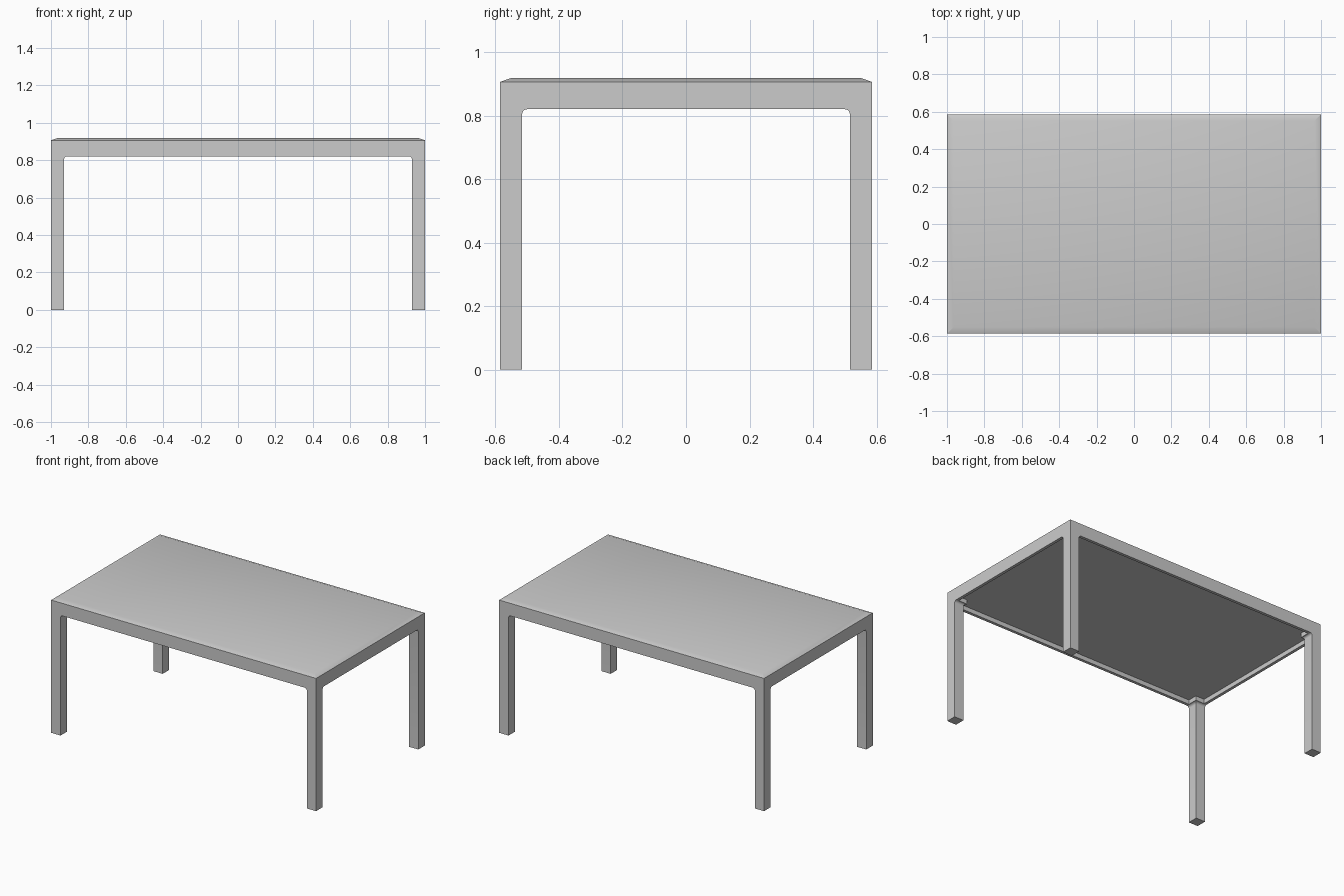
import bpy, bmesh, math

if "Cube" in bpy.data.objects:
    bpy.data.objects.remove(bpy.data.objects["Cube"])

HX, HY = 1.0, 0.586      # half length and half depth
LEG = 0.07               # leg width
RAIL_Z = 0.82            # underside of the rail
FILLET = 0.016           # rounding between leg and rail


def loft(name, rings):
    """Join a series of four-cornered rings into a closed solid."""
    bm = bmesh.new()
    loops = [[bm.verts.new(p) for p in ring] for ring in rings]
    for a, b in zip(loops, loops[1:]):
        for i in range(4):
            j = (i + 1) % 4
            bm.faces.new((a[i], a[j], b[j], b[i]))
    bm.faces.new(loops[0][::-1])
    bm.faces.new(loops[-1])
    bmesh.ops.recalc_face_normals(bm, faces=bm.faces)
    mesh = bpy.data.meshes.new(name)
    bm.to_mesh(mesh)
    bm.free()
    obj = bpy.data.objects.new(name, mesh)
    bpy.context.collection.objects.link(obj)
    bpy.ops.object.select_all(action='DESELECT')
    obj.select_set(True)
    bpy.context.view_layer.objects.active = obj
    bpy.ops.object.shade_smooth_by_angle(angle=math.radians(25))
    return obj


def rect(x0, x1, y0, y1, z):
    return [(x0, y0, z), (x1, y0, z), (x1, y1, z), (x0, y1, z)]


# Table top with hanging rail: (inset, height) from the recessed underside
# around the rail lip to the gently sloped upper edge
profile = [(0.02, 0.85), (0.02, RAIL_Z), (0, RAIL_Z), (0, 0.906), (0.035, 0.918)]
loft("table_top", [rect(-HX + d, HX - d, -HY + d, HY - d, z) for d, z in profile])

# Legs: (outer inset, inner inset, height), flaring inward into the rail
sections = [(0, LEG, 0)]
for k in range(6):
    a = math.pi / 2 * k / 5
    sections.append((0, LEG + FILLET * (1 - math.cos(a)),
                     RAIL_Z - FILLET * (1 - math.sin(a))))
sections += [(0.01, LEG + FILLET, RAIL_Z), (0.01, LEG + FILLET, 0.86)]

for side, sx in (("left", -1), ("right", 1)):
    for end, sy in (("front", -1), ("back", 1)):
        loft(f"{end}_{side}_leg",
             [rect(sx * (HX - o), sx * (HX - i), sy * (HY - o), sy * (HY - i), z)
              for o, i, z in sections])
